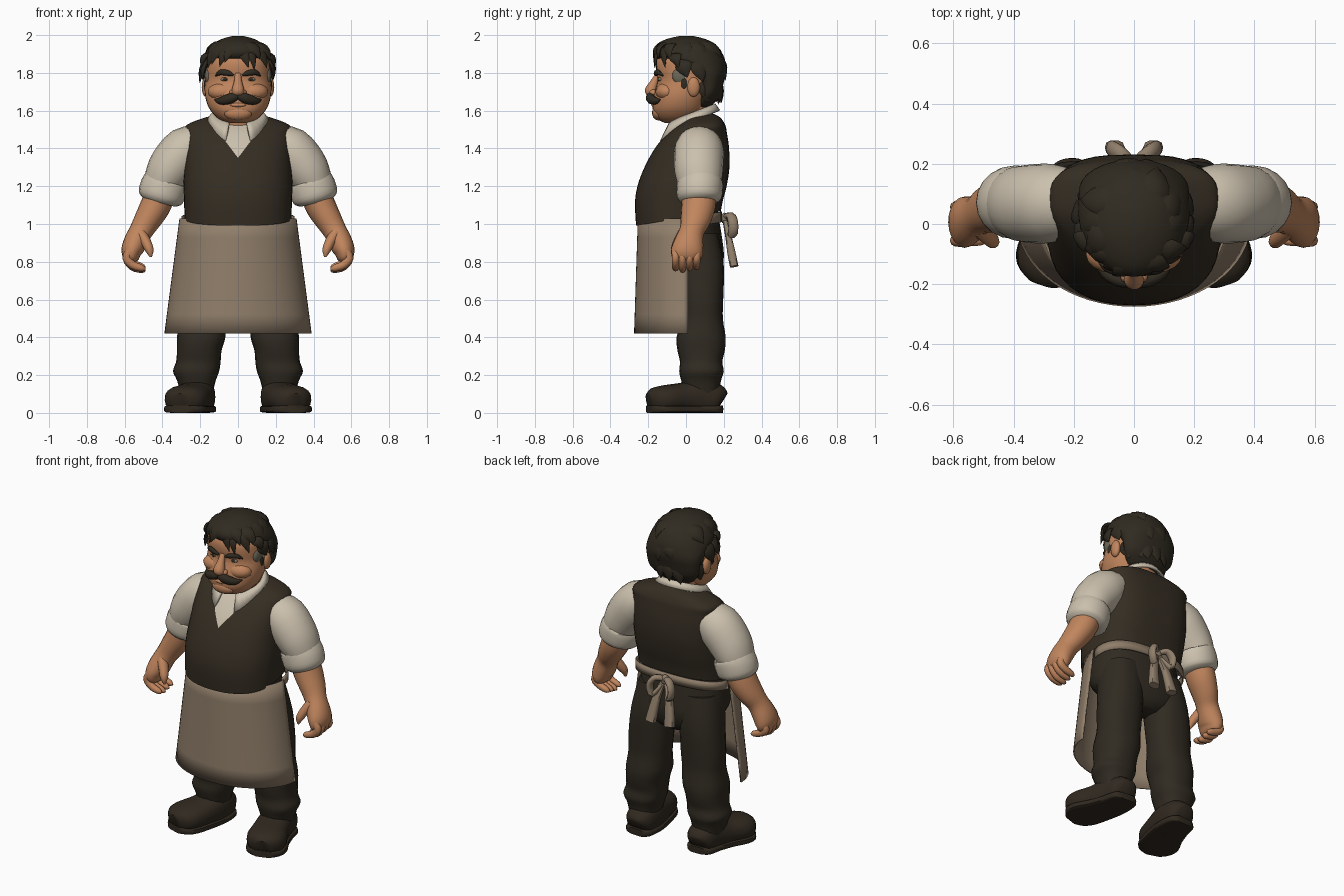
import bpy, bmesh, math, random
from mathutils import Vector

random.seed(4)
if "Cube" in bpy.data.objects:
    bpy.data.objects.remove(bpy.data.objects["Cube"])
Y, Z = Vector((0, 1, 0)), Vector((0, 0, 1))


def material(name, r, g, b):
    m = bpy.data.materials.new(name)
    m.use_nodes = True
    m.diffuse_color = (r, g, b, 1)
    m.node_tree.nodes["Principled BSDF"].inputs["Base Color"].default_value = (r, g, b, 1)
    return m


SKIN = material("warm skin", .53, .235, .11)
SHIRT = material("cream shirt", .60, .53, .42)
VEST = material("dark brown vest", .035, .026, .016)
TROUSERS = material("dark trousers", .029, .023, .015)
BOOT = material("boot leather", .030, .022, .014)
HAIR = material("dark hair", .030, .024, .015)
APRON = material("taupe apron", .28, .21, .145)
GREY = material("grey temples", .15, .14, .10)
EYE = material("shaded eye", .22, .18, .14)


def finish(name, bm, mats, angle=50):
    bmesh.ops.recalc_face_normals(bm, faces=bm.faces[:])
    me = bpy.data.meshes.new(name)
    bm.to_mesh(me)
    bm.free()
    for m in mats:
        me.materials.append(m)
    ob = bpy.data.objects.new(name, me)
    bpy.context.collection.objects.link(ob)
    bpy.ops.object.select_all(action="DESELECT")
    ob.select_set(True)
    bpy.context.view_layer.objects.active = ob
    bpy.ops.object.shade_smooth_by_angle(angle=math.radians(angle))
    return ob


def oval(a, p):
    c, s = math.cos(a), math.sin(a)
    return (math.copysign(abs(c) ** (2 / p), c), math.copysign(abs(s) ** (2 / p), s))


def smooth_path(pts, steps):
    """Catmull-Rom through points that also carry their radii."""
    out = []
    for i in range(len(pts) - 1):
        a, b, c, d = (pts[min(max(i + k, 0), len(pts) - 1)] for k in (-1, 0, 1, 2))
        for j in range(steps):
            t = j / steps
            out.append([q + .5 * t * (r - p + t * (2 * p - 5 * q + 4 * r - s + t * (3 * (q - r) + s - p)))
                        for p, q, r, s in zip(a, b, c, d)])
    return out + [list(pts[-1])]


def sweep_mesh(pts, n=20, p=2, back_p=None, ref=Y, flat=False, steps=3, side=1):
    """Oval sections (x, y, z, width, depth) swept along a path; back_p squares the rear half."""
    bm = bmesh.new()
    path = smooth_path(pts, steps)
    pos = [Vector((side * q[0], q[1], q[2])) for q in path]
    rings = []
    for i, q in enumerate(path):
        t = Z if flat else (pos[min(i + 1, len(pos) - 1)] - pos[max(i - 1, 0)]).normalized()
        u = t.cross(ref).normalized()
        v = u.cross(t)
        ring = []
        for k in range(n):
            c, s = oval(math.tau * k / n, back_p if back_p and k < n / 2 else p)
            co = pos[i] + u * c * max(q[3], .001) + v * s * max(q[4], .001)
            co.z = max(co.z, 0)
            ring.append(bm.verts.new(co))
        rings.append(ring)
    for a, b in zip(rings, rings[1:]):
        for k in range(n):
            bm.faces.new((a[k], a[k - 1], b[k - 1], b[k]))
    bm.faces.new(rings[0])
    bm.faces.new(rings[-1])
    return bm


def sweep(name, pts, mat, **kw):
    return finish(name, sweep_mesh(pts, **kw), [mat])


def stack(rows):
    """Rows of height, front y, back y, half width become centred sections."""
    return [(0, (f + b) / 2, z, w, (b - f) / 2) for z, f, b, w in rows]


def ball(name, loc, size, mat):
    bm = bmesh.new()
    bmesh.ops.create_uvsphere(bm, u_segments=16, v_segments=10, radius=1)
    for v in bm.verts:
        v.co = Vector([c * s + o for c, s, o in zip(v.co, size, loc)])
    return finish(name, bm, [mat])


def strip(name, rows, mat, thick):
    bm = bmesh.new()
    grid = [[bm.verts.new(co) for co in row] for row in rows]
    for a, b in zip(grid, grid[1:]):
        for k in range(len(a) - 1):
            bm.faces.new((a[k], a[k + 1], b[k + 1], b[k]))
    ob = finish(name, bm, [mat])
    ob.modifiers.new("thickness", "SOLIDIFY").thickness = thick


# Vest with the shirt showing in its V neck
bm = sweep_mesh(stack([(.94, -.26, .165, .28), (1.1, -.27, .19, .285), (1.2, -.257, .215, .288),
                       (1.3, -.22, .23, .285), (1.4, -.165, .228, .283), (1.48, -.1, .217, .28),
                       (1.525, -.045, .207, .27), (1.565, .0, .18, .17), (1.585, .04, .14, .08)]),
                n=40, p=2.3, back_p=3, flat=True, steps=4)
SLOPE = .76
for s in (-1, 1):
    bmesh.ops.bisect_plane(bm, geom=bm.verts[:] + bm.edges[:] + bm.faces[:],
                           plane_co=(0, 0, 1.35), plane_no=(s, 0, -SLOPE))
bmesh.ops.bisect_plane(bm, geom=bm.verts[:] + bm.edges[:] + bm.faces[:], clear_inner=True,
                       plane_co=(0, -.27, .99), plane_no=(0, -.17, 1))
for f in bm.faces:
    c = f.calc_center_median()
    f.material_index = int(c.y < .05 and c.z - 1.35 > abs(c.x) / SLOPE)
finish("vest", bm, [VEST, SHIRT])

# Collar, open at the front with drooping points
inner, outer = [], []
for i in range(33):
    a = -math.pi / 2 + .36 + (math.tau - .72) * i / 32
    c, s = math.cos(a), math.sin(a)
    front = max(0, -s) ** 3
    z = 1.59 + .4 * .12 * s
    inner.append((.132 * c, .03 + .125 * s, z))
    outer.append((.162 * c * (1 + .2 * front), .03 + (.15 + .035 * front) * s, z - .035 - .085 * front))
strip("collar", [inner, outer], SHIRT, .014)
sweep("neck", stack([(1.42, -.02, .13, .1), (1.52, -.05, .13, .115), (1.66, -.07, .13, .12)]), SKIN, flat=True)

# Hips, legs and boots
sweep("hips", stack([(1.08, -.2, .165, .265), (.92, -.2, .192, .275), (.82, -.12, .2, .27),
                     (.74, -.02, .18, .17), (.7, .02, .14, .08)]), TROUSERS, flat=True, p=2.4)
for side, label in ((1, "left"), (-1, "right")):
    sweep(label + "_trouser_leg",
          [(.14, .04, .95, .12, .13), (.165, .075, .78, .125, .125), (.18, .085, .6, .13, .112),
           (.185, .085, .5, .125, .11), (.195, .08, .4, .128, .13), (.205, .08, .33, .118, .125),
           (.21, .08, .27, .118, .112), (.222, .082, .22, .122, .118), (.22, .08, .17, .102, .105),
           (.22, .085, .1, .085, .09)], TROUSERS, flat=True, side=side, p=2.3)
    boot = [(.21, .195, .065, .045, .045), (.21, .17, .075, .08, .075), (.215, .08, .085, .096, .1),
            (.24, -.02, .08, .105, .08), (.275, -.11, .074, .115, .073), (.295, -.165, .066, .095, .066),
            (.305, -.195, .06, .05, .045)]
    sweep(label + "_boot", boot, BOOT, ref=Z, side=side, p=2.4)
    sweep(label + "_sole", [(x, y, .02, w + .004, .02) for x, y, z, w, d in boot], BOOT,
          ref=Z, side=side, p=5)

# Apron sheet, waistband and bow
rows = []
for j in range(7):
    t = j / 6
    rows.append([((.31 + .08 * t) * math.cos(a), .01 + (.265 + .02 * t) * math.sin(a), 1.03 - .61 * t)
                 for a in [math.pi + math.pi * k / 32 for k in range(33)]])
strip("apron", rows, APRON, .008)
band = [oval(math.pi * k / 24, 2.6) for k in range(25)]
strip("waistband", [[(.3 * c, .01 + .18 * s, z + .03 * s) for c, s in band] for z in (1.035, .98)],
      APRON, .008)
ball("bow_knot", (0, .205, 1.03), (.03, .022, .03), APRON)
for side, label in ((1, "left"), (-1, "right")):
    sweep(label + "_bow_loop", [(0, .2, 1.03, .014, .015), (.045, .235, 1.045, .018, .024),
                                (.075, .25, 1.0, .018, .028), (.06, .245, .94, .016, .024),
                                (.015, .215, 1.0, .01, .012)], APRON, n=10, side=side)
    sweep(label + "_bow_tail", [(.01, .205, 1.02, .016, .012), (.04, .225, .93, .024, .017),
                                (.055, .24, .85, .028, .022), (.065, .255, .775, .032, .023)],
          APRON, n=10, p=3, side=side)

# Sleeves, forearms and hands
for side, label in ((1, "left"), (-1, "right")):
    sweep(label + "_sleeve", [(.18, .08, 1.44, .085, .1), (.27, .07, 1.395, .125, .13),
                              (.35, .067, 1.305, .123, .13), (.39, .07, 1.235, .108, .12),
                              (.415, .07, 1.17, .09, .1)], SHIRT, side=side)
    sweep(label + "_cuff", [(.372, .073, 1.25, .085, .09), (.383, .073, 1.235, .112, .116),
                            (.392, .073, 1.2, .124, .122), (.41, .07, 1.14, .12, .117),
                            (.417, .07, 1.115, .09, .09)], SHIRT, side=side)
    sweep(label + "_forearm", [(.41, .07, 1.16, .08, .09), (.44, .065, 1.09, .08, .09),
                               (.48, .05, 1.02, .071, .08), (.515, .03, .96, .062, .066),
                               (.545, .015, .9, .062, .078), (.563, .005, .85, .055, .085),
                               (.56, .0, .81, .035, .07), (.56, .0, .8, .01, .03)], SKIN, side=side)
    for k in range(4):
        y = -.055 + .037 * k
        lift = .008 * abs(k - 1)
        sweep(f"{label}_finger_{k + 1}", [(.57, y, .86, .022, .022), (.588, y, .82, .024, .021),
                                          (.558, y, .775 + lift, .022, .02), (.51, y, .758 + lift, .018, .017),
                                          (.49, y, .752 + lift, .006, .006)], SKIN, n=10, side=side)
    sweep(label + "_thumb", [(.515, -.01, .95, .03, .035), (.485, -.04, .9, .027, .03),
                             (.468, -.06, .86, .022, .022), (.462, -.065, .825, .006, .006)],
          SKIN, n=10, side=side)

# Head and face
sweep("head", stack([(1.535, -.11, .02, .05), (1.555, -.15, .06, .1), (1.6, -.175, .1, .145),
                     (1.65, -.175, .12, .168), (1.7, -.168, .14, .176), (1.76, -.15, .16, .174),
                     (1.82, -.16, .17, .172), (1.88, -.15, .17, .163), (1.95, -.08, .12, .1)]),
      SKIN, n=32, p=2.2, flat=True)
sweep("nose", [(0, -.145, 1.8, .016, .015), (0, -.165, 1.76, .02, .022), (0, -.185, 1.715, .032, .033),
               (0, -.18, 1.685, .032, .03), (0, -.17, 1.67, .01, .01)], SKIN, n=14, flat=True)
ball("chin", (0, -.145, 1.588), (.075, .035, .04), SKIN)
ball("lower_lip", (0, -.168, 1.63), (.045, .016, .012), SKIN)
for side, label in ((1, "left"), (-1, "right")):
    ball(label + "_nostril", (side * .028, -.172, 1.695), (.018, .022, .017), SKIN)
    ball(label + "_cheek", (side * .075, -.1, 1.7), (.085, .062, .05), SKIN)
    ball(label + "_ear", (side * .17, .04, 1.725), (.022, .034, .052), SKIN)
    ball(label + "_eye", (side * .07, -.136, 1.766), (.022, .012, .011), EYE)
    ball(label + "_pupil", (side * .069, -.145, 1.766), (.01, .006, .01), HAIR)
    ball(label + "_grey_temple", (side * .156, -.028, 1.785), (.021, .045, .048), GREY)
    ball(label + "_sideburn", (side * .163, -.01, 1.74), (.017, .022, .04), HAIR)
    sweep(label + "_eyebrow", [(.024, -.158, 1.787, .005, .008), (.05, -.16, 1.798, .014, .011),
                               (.09, -.147, 1.803, .015, .012), (.118, -.122, 1.785, .004, .004)],
          HAIR, n=8, side=side)
    sweep(label + "_moustache", [(0, -.185, 1.678, .014, .018), (.03, -.19, 1.668, .026, .023),
                                 (.07, -.178, 1.656, .025, .022), (.1, -.157, 1.652, .017, .018),
                                 (.125, -.135, 1.66, .002, .002)], HAIR, n=10, side=side)

# Hair mass, swept forward at the front
sweep("hair", stack([(1.62, .03, .13, .1), (1.68, .05, .18, .16), (1.75, .045, .2, .175),
                     (1.8, .0, .213, .183), (1.84, -.08, .212, .186), (1.88, -.16, .203, .182),
                     (1.92, -.175, .182, .162), (1.955, -.15, .15, .128), (1.98, -.1, .1, .085),
                     (1.995, -.035, .04, .03)]),
      HAIR, n=32, p=1.9, back_p=2.1, flat=True)


def lock(name, a, root, tip, width, bulge=.02, twist=.15):
    """One flat pointed lock from (radius, height) to (radius, height) at an angle."""
    pts = []
    for t, w in ((0, .5), (.35, 1), (.7, .7), (1, 0)):
        bow = bulge * math.sin(math.pi * t)
        r = root[0] + (tip[0] - root[0]) * t + bow
        b = a + twist * t
        pts.append((r * math.cos(b), .015 + r * math.sin(b), root[1] + (tip[1] - root[1]) * t + bow,
                    width * w * .35, width * w))
    sweep(name, pts, HAIR, n=8, steps=2, ref=Vector((-math.sin(a), math.cos(a), 0)))


def lock_row(name, count, start, end, root, tip, width, spread, **kw):
    for i in range(count):
        a = start + (end - start) * i / (count - 1) + random.uniform(-.08, .08)
        lock(f"{name}_{i + 1}", a, root, (tip[0] + random.uniform(-.008, .008),
                                          tip[1] + random.uniform(-spread, spread)), width, **kw)


lock_row("crown_lock", 8, -.3, 3.5, (.07, 1.965), (.185, 1.87), .05, .02, bulge=.015, twist=.3)
lock_row("side_lock", 9, -.3, 3.4, (.165, 1.87), (.198, 1.77), .045, .025, bulge=.008, twist=.2)
lock_row("nape_lock", 7, .5, 2.6, (.16, 1.76), (.17, 1.65), .045, .02, bulge=.004)
for side, label in ((1, "left"), (-1, "right")):
    lock_row(label + "_fringe_lock", 4, -math.pi / 2 + side * .05, -math.pi / 2 + side * .8,
             (.1, 1.955), (.19, 1.85), .036, .025, bulge=.025, twist=side * .3)
    lock(label + "_temple_lock", -math.pi / 2 + side * 1.1, (.15, 1.9), (.2, 1.825), .035, twist=side * .2)
lock("loose_strand", -math.pi / 2 + .35, (.15, 1.92), (.19, 1.815), .022, twist=.12)
